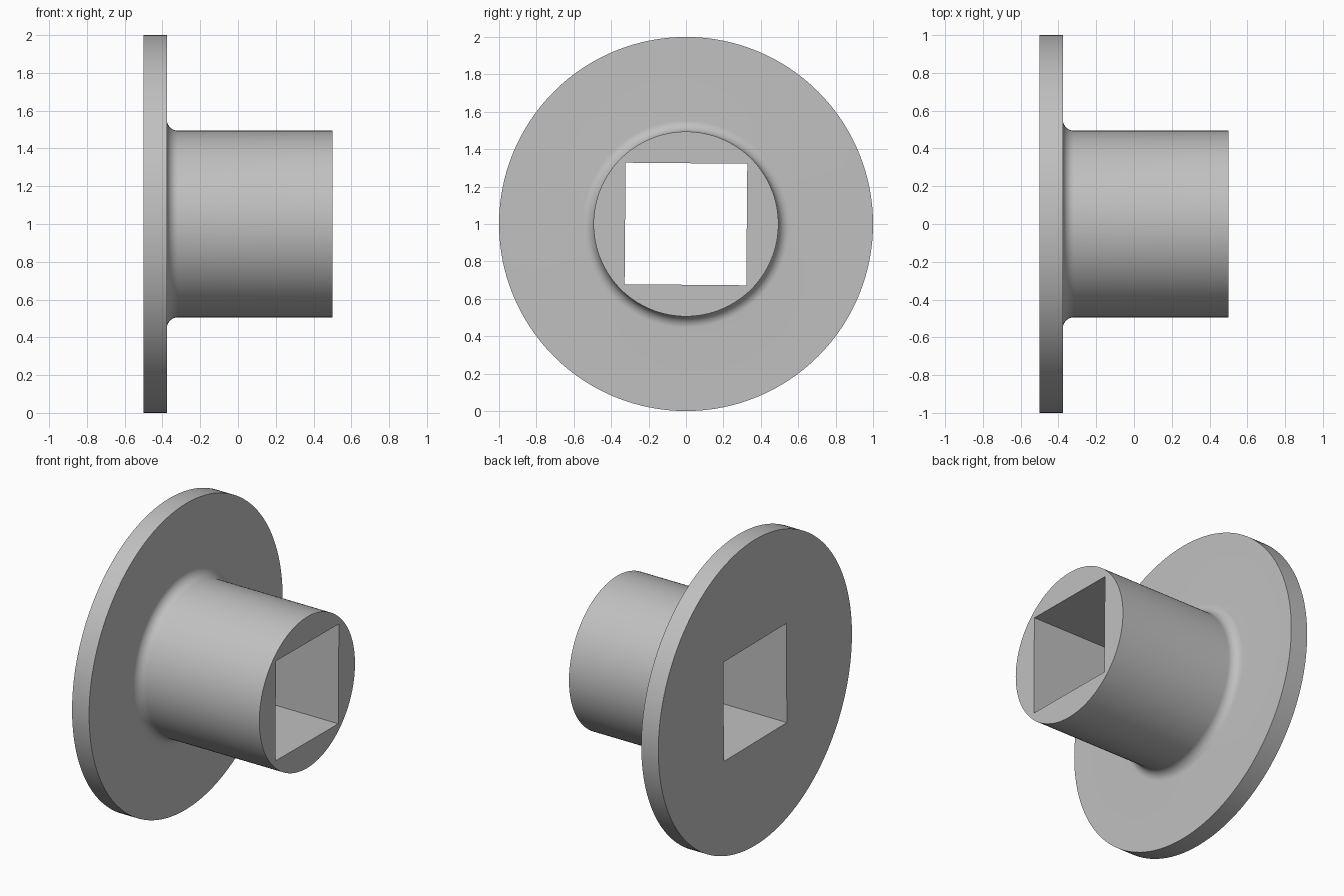
import bpy, bmesh, math
from mathutils import Matrix, Vector

cube = bpy.data.objects.get("Cube")
if cube:
    bpy.data.objects.remove(cube, do_unlink=True)

SEGMENTS = 128
FLANGE_R, HUB_R, FILLET = 1.0, 0.494, 0.06
BACK, FACE, END = -0.5, -0.377, 0.5
BORE, BORE_TILT = 0.65, math.radians(-0.5)

# Plain grey
grey = bpy.data.materials.new("plain grey")
grey.use_nodes = True
colour = (0.53, 0.53, 0.53, 1)
grey.diffuse_color = colour
grey.node_tree.nodes["Principled BSDF"].inputs["Base Color"].default_value = colour


def add_object(name, bm):
    bmesh.ops.recalc_face_normals(bm, faces=bm.faces)
    mesh = bpy.data.meshes.new(name)
    bm.to_mesh(mesh)
    bm.free()
    mesh.materials.append(grey)
    obj = bpy.data.objects.new(name, mesh)
    bpy.context.collection.objects.link(obj)
    return obj


# Profile as (x, radius): flange rim, fillet into the hub, hub end
profile = [(BACK, FLANGE_R), (FACE, FLANGE_R)]
for i in range(13):
    a = math.pi / 2 * i / 12
    profile.append((FACE + FILLET * (1 - math.cos(a)),
                    HUB_R + FILLET * (1 - math.sin(a))))
profile.append((END, HUB_R))

# Flanged hub turned around the x axis
bm = bmesh.new()
rings = []
for x, r in profile:
    angles = [2 * math.pi * s / SEGMENTS for s in range(SEGMENTS)]
    rings.append([bm.verts.new((x, r * math.cos(a), 1 + r * math.sin(a))) for a in angles])
for lower, upper in zip(rings, rings[1:]):
    for s in range(SEGMENTS):
        t = (s + 1) % SEGMENTS
        bm.faces.new((lower[s], lower[t], upper[t], upper[s]))
bm.faces.new(rings[0])
bm.faces.new(rings[-1])
hub = add_object("flanged_hub", bm)

# Square bore cut right through
bm = bmesh.new()
bmesh.ops.create_cube(bm, size=1, matrix=Matrix.Translation(Vector((0, 0, 1)))
                      @ Matrix.Rotation(BORE_TILT, 4, 'X')
                      @ Matrix.Diagonal((2, BORE, BORE, 1)))
cutter = add_object("bore_cutter", bm)
cut = hub.modifiers.new("square bore", 'BOOLEAN')
cut.operation = 'DIFFERENCE'
cut.solver = 'EXACT'
cut.object = cutter

bpy.ops.object.select_all(action='DESELECT')
hub.select_set(True)
bpy.context.view_layer.objects.active = hub
bpy.ops.object.modifier_apply(modifier=cut.name)
bpy.data.objects.remove(cutter, do_unlink=True)
bpy.ops.object.shade_smooth_by_angle(angle=math.radians(30))
